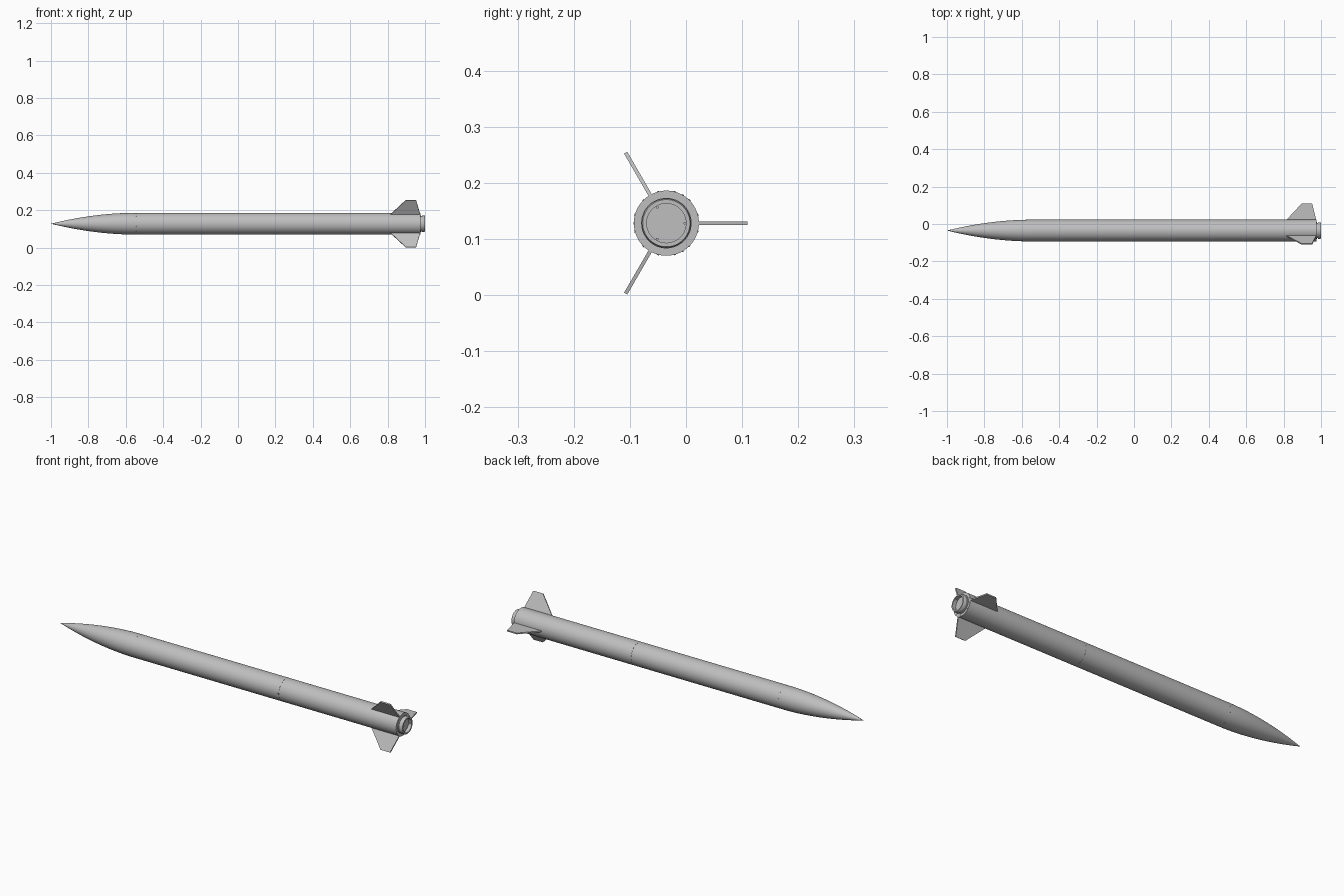
import bpy, bmesh
from math import cos, sin, pi, radians
from mathutils import Matrix, Vector

cube = bpy.data.objects.get("Cube")
if cube:
    bpy.data.objects.remove(cube)

AXIS_Y, AXIS_Z, R = -0.035, 0.128, 0.058
PLACE = Matrix.Translation((0, AXIS_Y, AXIS_Z))


def material(name, value):
    m = bpy.data.materials.new(name)
    m.use_nodes = True
    col = (value, value, value, 1)
    m.diffuse_color = col
    m.node_tree.nodes["Principled BSDF"].inputs["Base Color"].default_value = col
    return m


GREY = material("light grey", 0.52)


def finish(name, bm, smooth=True):
    bmesh.ops.recalc_face_normals(bm, faces=bm.faces)
    mesh = bpy.data.meshes.new(name)
    bm.to_mesh(mesh)
    bm.free()
    ob = bpy.data.objects.new(name, mesh)
    bpy.context.collection.objects.link(ob)
    mesh.materials.append(GREY)
    mesh.transform(PLACE)
    if smooth:
        bpy.ops.object.select_all(action='DESELECT')
        ob.select_set(True)
        bpy.context.view_layer.objects.active = ob
        bpy.ops.object.shade_smooth_by_angle(angle=radians(30))
    return ob


def lathe(name, profile, sides=64):
    """Revolve (x, radius) points about the long axis."""
    bm = bmesh.new()
    verts = [bm.verts.new((x, 0, r)) for x, r in profile]
    edges = [bm.edges.new(pair) for pair in zip(verts, verts[1:])]
    bmesh.ops.spin(bm, geom=verts + edges, axis=(1, 0, 0), cent=(0, 0, 0),
                   angle=2 * pi, steps=sides, use_duplicate=False)
    bmesh.ops.remove_doubles(bm, verts=bm.verts, dist=1e-5)
    return finish(name, bm)


def radial(angle):
    """Direction across the axis; zero points to +y."""
    return Vector((0, cos(angle), sin(angle)))


def studs(name, spots, radius, depth):
    """Small screw heads given as (position, facing) pairs."""
    bm = bmesh.new()
    for pos, facing in spots:
        turn = facing.to_track_quat('Z', 'Y').to_matrix().to_4x4()
        bmesh.ops.create_cone(bm, cap_ends=True, segments=10, radius1=radius,
                              radius2=radius, depth=depth,
                              matrix=Matrix.Translation(pos) @ turn)
    return finish(name, bm)


# Nose cone: rounded ogive with a closed base
NOSE_END, STEPS = -0.555, 28
ogive = [(-1 + (NOSE_END + 1) * i / STEPS, R * (1 - (1 - i / STEPS) ** 1.9))
         for i in range(STEPS + 1)]
lathe("nose_cone", ogive + [(NOSE_END, 0)])

# Body tubes, with a fine seam between them
SEAM = 0.3
lathe("forward_tube", [(NOSE_END, 0), (NOSE_END, R), (SEAM - 0.0005, R),
                       (SEAM - 0.0005, R - 0.001), (SEAM, R - 0.001)])
lathe("rear_tube", [(SEAM, R - 0.001), (SEAM, R), (0.975, R), (0.975, 0.044)])

# Motor retainer: grooved ring with an open mouth around the motor end
lathe("motor_retainer", [(0.975, 0.045), (0.979, 0.045), (0.979, 0.041),
                         (0.983, 0.041), (0.983, 0.044), (0.996, 0.044),
                         (1.0, 0.042), (1.0, 0.035), (0.982, 0.035)])
lathe("motor_end", [(0.982, 0.036), (0.982, 0)])

# Three swept fins
outline = [(0.812, 0.054), (0.897, 0.145), (0.952, 0.145), (0.975, 0.054)]
for n, side in enumerate(("left_top", "right_top", "bottom")):
    bm = bmesh.new()
    half = 0.0033
    face = bm.faces.new([bm.verts.new((x, r, -half)) for x, r in outline])
    new = bmesh.ops.extrude_face_region(bm, geom=[face])["geom"]
    bmesh.ops.translate(bm, vec=(0, 0, 2 * half),
                        verts=[v for v in new if isinstance(v, bmesh.types.BMVert)])
    bm.transform(Matrix.Rotation(n * 2 * pi / 3, 4, 'X'))
    finish("fin_" + str(n + 1), bm, smooth=False)

# Screws around the tail plate, the retainer mouth and the tube joints
X = Vector((1, 0, 0))
turns = [(i + 0.5) * pi / 6 for i in range(12)]
studs("tail_screws", [(X * 0.975 + radial(a) * 0.052, X) for a in turns], 0.0018, 0.002)
thirds = [i * 2 * pi / 3 for i in range(3)]
studs("retainer_tabs", [(X * 0.99 + radial(a) * 0.033, X) for a in thirds], 0.0025, 0.012)
studs("nose_screws", [(X * (NOSE_END + 0.01) + radial(a) * R, radial(a))
                      for a in turns], 0.002, 0.002)
studs("tube_screws", [(X * (SEAM - 0.01) + radial(a + pi / 3) * R, radial(a + pi / 3))
                      for a in thirds], 0.002, 0.002)
